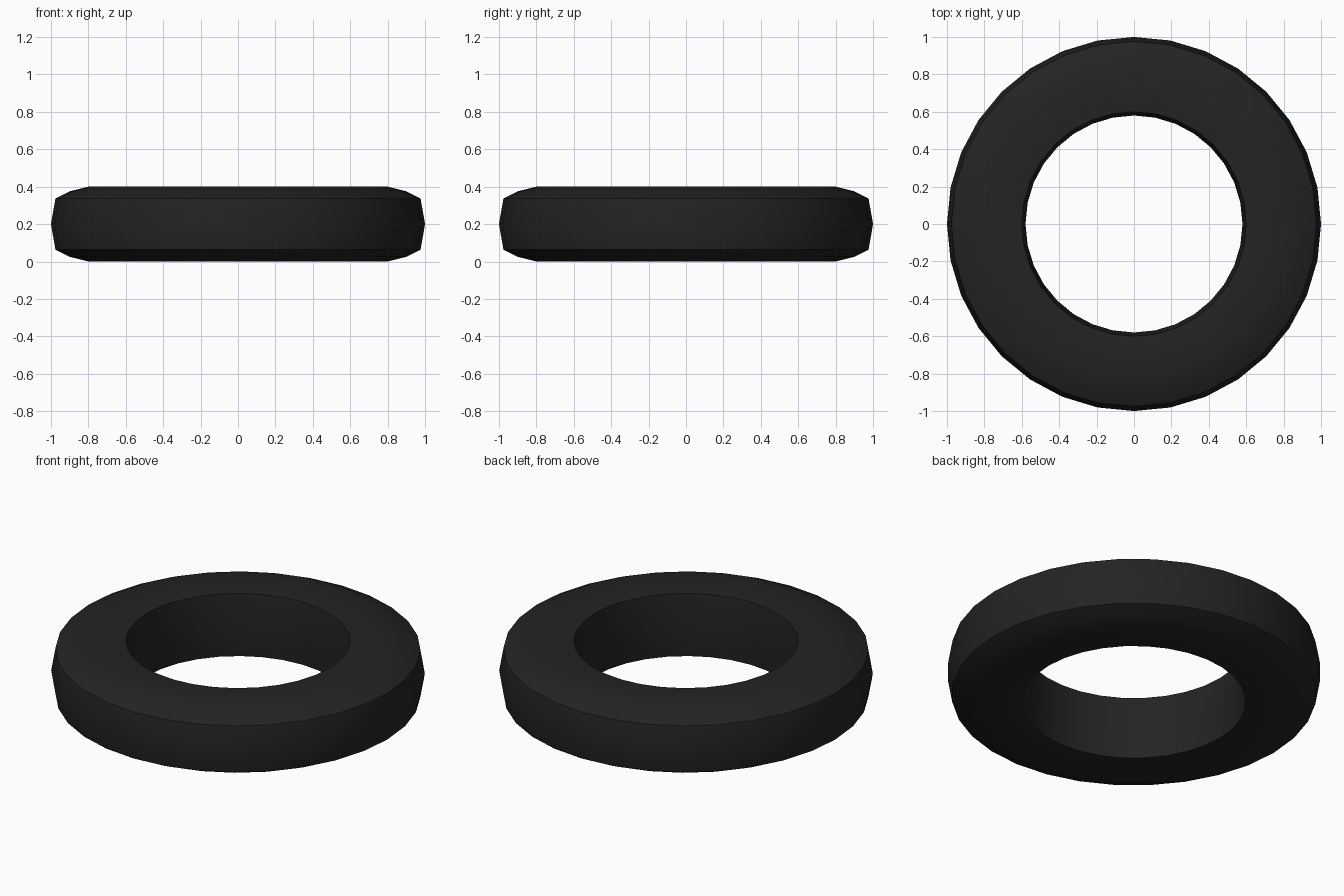
import bpy, bmesh, math

if "Cube" in bpy.data.objects:
    bpy.data.objects.remove(bpy.data.objects["Cube"])

SIDES = 32

# rubber colour
rubber = bpy.data.materials.new("black_rubber")
rubber.diffuse_color = (0.017, 0.017, 0.017, 1)
rubber.use_nodes = True
rubber.node_tree.nodes["Principled BSDF"].inputs["Base Color"].default_value = rubber.diffuse_color

# tyre cross-section: (radius, height above the middle), upper half
upper = [(1.0, 0.0), (0.976, 0.137), (0.9, 0.175), (0.8, 0.2), (0.6, 0.185), (0.58, 0.0)]
profile = upper + [(r, -z) for r, z in reversed(upper[1:-1])]

# sweep the closed profile around z
bm = bmesh.new()
rings = []
for i in range(SIDES):
    a = 2 * math.pi * i / SIDES
    rings.append([bm.verts.new((r * math.cos(a), r * math.sin(a), z + 0.2)) for r, z in profile])
n = len(profile)
for i in range(SIDES):
    p, q = rings[i], rings[(i + 1) % SIDES]
    for j in range(n):
        k = (j + 1) % n
        bm.faces.new((p[j], q[j], q[k], p[k]))
bmesh.ops.recalc_face_normals(bm, faces=bm.faces)

mesh = bpy.data.meshes.new("tyre")
bm.to_mesh(mesh)
bm.free()
mesh.materials.append(rubber)
tyre = bpy.data.objects.new("tyre", mesh)
bpy.context.collection.objects.link(tyre)

# smooth around, crisp at the shoulders
bpy.context.view_layer.objects.active = tyre
tyre.select_set(True)
bpy.ops.object.shade_smooth_by_angle(angle=math.radians(30))
